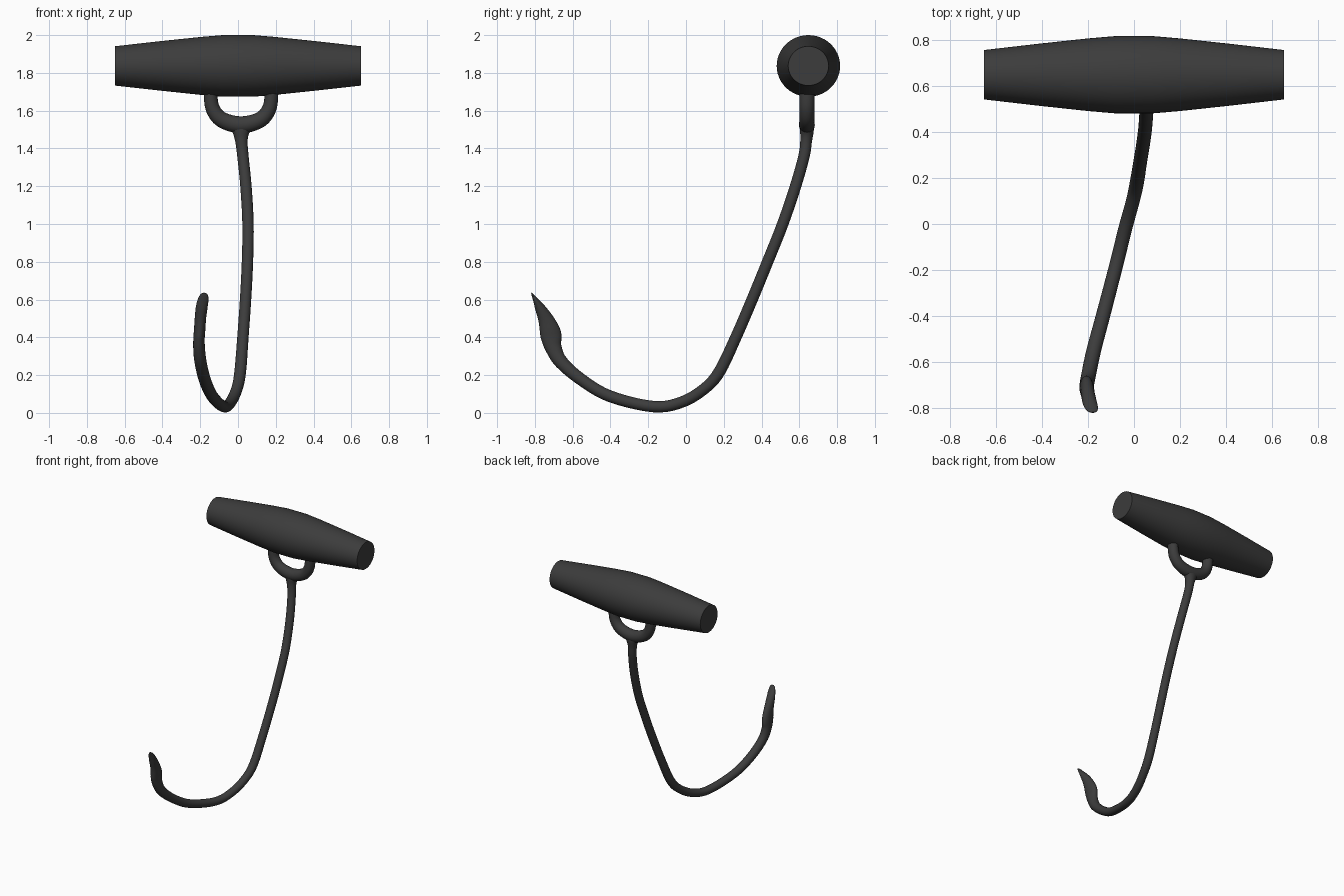
import bpy, math
from mathutils import Vector

if "Cube" in bpy.data.objects:
    bpy.data.objects.remove(bpy.data.objects["Cube"])

iron = bpy.data.materials.new("dark_iron")
iron.diffuse_color = (0.045, 0.045, 0.045, 1)
iron.use_nodes = True
iron.node_tree.nodes["Principled BSDF"].inputs["Base Color"].default_value = iron.diffuse_color


def smooth_path(stations, steps):
    """Catmull-Rom through stations of (x, y, z, side radius, depth radius)."""
    p = [Vector(s) for s in stations]
    p = [p[0] * 2 - p[1]] + p + [p[-1] * 2 - p[-2]]
    out = []
    for i in range(1, len(p) - 2):
        a, b, c, d = p[i - 1:i + 3]
        for k in range(steps):
            t = k / steps
            out.append(0.5 * (2 * b + (c - a) * t + (2 * a - 5 * b + 4 * c - d) * t ** 2
                              + (3 * b - a - 3 * c + d) * t ** 3))
    return out + [p[-2]]


def sweep(name, stations, side_axis, sides=20, steps=6, angle=40):
    """Skin elliptical rings along a path; side_axis fixes the ring orientation."""
    pts = smooth_path(stations, steps) if steps > 1 else [Vector(s) for s in stations]
    pos = [Vector(q[:3]) for q in pts]
    n = len(pts)
    verts, faces = [], []
    for i, q in enumerate(pts):
        t = (pos[min(i + 1, n - 1)] - pos[max(i - 1, 0)]).normalized()
        s = Vector(side_axis)
        s = (s - t * s.dot(t)).normalized()
        b = t.cross(s)
        for k in range(sides):
            a = 2 * math.pi * k / sides
            verts.append(pos[i] + s * math.cos(a) * q[3] + b * math.sin(a) * q[4])
    for i in range(n - 1):
        for k in range(sides):
            j = (k + 1) % sides
            faces.append((i * sides + k, i * sides + j, (i + 1) * sides + j, (i + 1) * sides + k))
    faces.append(tuple(reversed(range(sides))))
    faces.append(tuple(range((n - 1) * sides, n * sides)))
    mesh = bpy.data.meshes.new(name)
    mesh.from_pydata(verts, [], faces)
    mesh.materials.append(iron)
    ob = bpy.data.objects.new(name, mesh)
    bpy.context.collection.objects.link(ob)
    bpy.ops.object.select_all(action='DESELECT')
    ob.select_set(True)
    bpy.context.view_layer.objects.active = ob
    bpy.ops.object.shade_smooth_by_angle(angle=math.radians(angle))
    return ob


# Barrel-shaped cross handle
half = [(0.08, 0.163), (0.2, 0.153), (0.42, 0.13), (0.652, 0.104)]
profile = [(-x, r) for x, r in reversed(half)] + half
sweep("handle", [(x, 0.648, 1.837, r * 1.03, r) for x, r in profile],
      (0, 1, 0), sides=48, steps=1)

# U-shaped yoke gripping the handle
arm = [(0.16, 1.78, 0.036), (0.161, 1.68, 0.036), (0.147, 1.605, 0.038), (0.098, 1.55, 0.042)]
cx, cy = 0.016, 0.64
yoke = ([(cx - x, cy, z, 0.04, r) for x, z, r in arm] + [(cx, cy, 1.525, 0.042, 0.045)]
        + [(cx + x, cy, z, 0.04, r) for x, z, r in reversed(arm)])
sweep("yoke", yoke, (0, 1, 0))

# Curved shank, bend and flattened barbed point
hook = [
    (0.016, 0.640, 1.53, 0.085, 0.036),
    (0.016, 0.640, 1.49, 0.048, 0.036),
    (0.018, 0.636, 1.44, 0.033, 0.031),
    (0.026, 0.625, 1.36, 0.030, 0.030),
    (0.042, 0.580, 1.20, 0.030, 0.030),
    (0.053, 0.512, 1.00, 0.030, 0.030),
    (0.050, 0.432, 0.80, 0.030, 0.030),
    (0.040, 0.350, 0.60, 0.030, 0.030),
    (0.026, 0.264, 0.40, 0.030, 0.030),
    (0.012, 0.178, 0.22, 0.031, 0.031),
    (-0.005, 0.100, 0.130, 0.030, 0.030),
    (-0.038, -0.020, 0.058, 0.030, 0.030),
    (-0.075, -0.170, 0.033, 0.030, 0.030),
    (-0.135, -0.400, 0.087, 0.031, 0.031),
    (-0.175, -0.550, 0.173, 0.032, 0.032),
    (-0.198, -0.660, 0.268, 0.032, 0.036),
    (-0.206, -0.702, 0.345, 0.031, 0.044),
    (-0.206, -0.713, 0.400, 0.030, 0.055),
    (-0.203, -0.722, 0.440, 0.030, 0.053),
    (-0.199, -0.744, 0.500, 0.030, 0.040),
    (-0.192, -0.775, 0.560, 0.031, 0.026),
    (-0.184, -0.798, 0.600, 0.028, 0.013),
    (-0.179, -0.812, 0.625, 0.020, 0.006),
    (-0.178, -0.818, 0.635, 0.008, 0.002),
]
sweep("hook", hook, (1, 0, 0), steps=5, angle=60)
